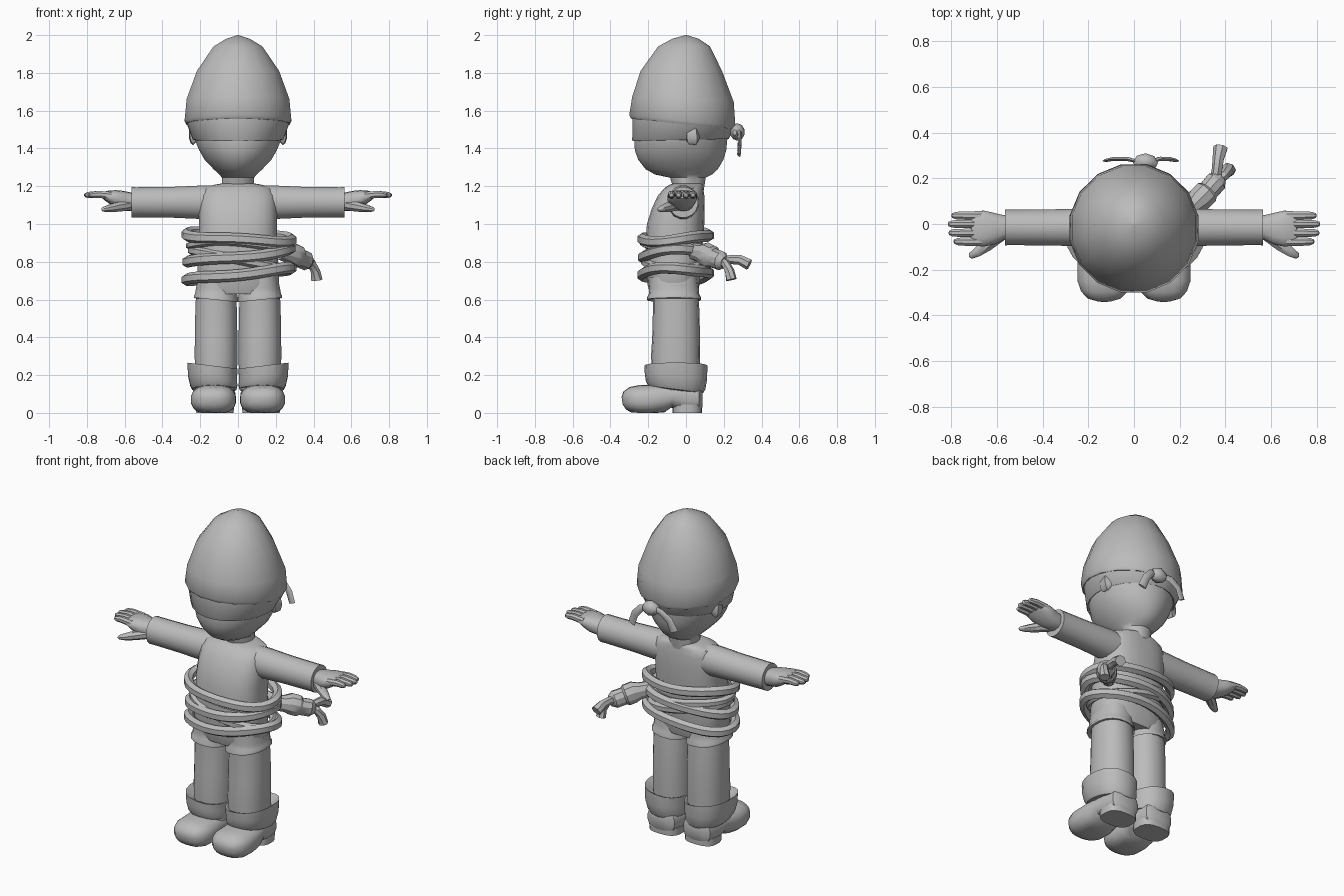
import bpy, bmesh, math
from mathutils import Vector

grey = bpy.data.materials.new("plain grey")
grey.diffuse_color = (0.5, 0.5, 0.5, 1)


def skin(name, rings, closed=False, caps=(True, True), angle=40, floor=False):
    """Join point rings into a smooth-shaded object."""
    bm = bmesh.new()
    vr = [[bm.verts.new((p[0], p[1], max(p[2], 0.0) if floor else p[2])) for p in r] for r in rings]
    n = len(vr[0])
    for i in range(len(vr) if closed else len(vr) - 1):
        a, b = vr[i], vr[(i + 1) % len(vr)]
        for j in range(n):
            k = (j + 1) % n
            bm.faces.new((a[j], a[k], b[k], b[j]))
    if not closed:
        if caps[0]:
            bm.faces.new(vr[0][::-1])
        if caps[1]:
            bm.faces.new(vr[-1])
    bmesh.ops.remove_doubles(bm, verts=bm.verts, dist=1e-5)
    bmesh.ops.recalc_face_normals(bm, faces=bm.faces)
    me = bpy.data.meshes.new(name)
    bm.to_mesh(me)
    bm.free()
    me.materials.append(grey)
    for p in me.polygons:
        p.use_smooth = True
    me.set_sharp_from_angle(angle=math.radians(angle))
    ob = bpy.data.objects.new(name, me)
    bpy.context.collection.objects.link(ob)
    return ob


def oval(n, e):
    """Unit superellipse points."""
    out = []
    for i in range(n):
        a = 2 * math.pi * (i + 0.5) / n
        c, s = math.cos(a), math.sin(a)
        out.append((math.copysign(abs(c) ** (2 / e), c), math.copysign(abs(s) ** (2 / e), s)))
    return out


def loft_z(name, rows, n=20, e=2.0, **kw):
    """Rows: z, centre x, half width, y front, y back, y slope, x slope."""
    rings = []
    for row in rows:
        z, cx, rx, y0, y1, sy, sx = (list(row) + [0, 0])[:7]
        cy, ry = (y0 + y1) / 2, (y1 - y0) / 2
        rings.append([(cx + rx * u, cy + ry * v, z + sy * ry * v + sx * rx * u) for u, v in oval(n, e)])
    return skin(name, rings, **kw)


def sweep(name, pts, sizes, n=8, closed=False, e=2.0, **kw):
    """Sweep an oval (width, height per point) along a path."""
    pts = [Vector(p) for p in pts]
    m, rings = len(pts), []
    for i, p in enumerate(pts):
        if closed:
            t = pts[(i + 1) % m] - pts[i - 1]
        else:
            t = pts[min(i + 1, m - 1)] - pts[max(i - 1, 0)]
        t.normalize()
        side = t.cross(Vector((0, 0, 1))).normalized()
        up = side.cross(t)
        w, h = sizes[i] if isinstance(sizes, list) else sizes
        rings.append([p + side * w * u + up * h * v for u, v in oval(n, e)])
    return skin(name, rings, closed, **kw)


# Cap, tilted down at the back
loft_z("cap", [
    (1.60, 0, 0.23, -0.25, 0.21, -0.1), (1.535, 0, 0.262, -0.28, 0.24, -0.1),
    (1.53, 0, 0.278, -0.295, 0.258, -0.1), (1.548, 0, 0.288, -0.306, 0.267, -0.1),
    (1.66, 0, 0.277, -0.29, 0.258, -0.05), (1.81, 0, 0.222, -0.245, 0.195),
    (1.94, 0, 0.132, -0.15, 0.13), (1.98, 0, 0.065, -0.075, 0.07), (2.0, 0, 0.004, -0.004, 0.004)], 16)

# Head with neck
loft_z("head", [
    (1.18, 0, 0.088, -0.065, 0.095), (1.245, 0, 0.085, -0.085, 0.105), (1.262, 0, 0.10, -0.165, 0.14),
    (1.29, 0, 0.13, -0.215, 0.17), (1.34, 0, 0.178, -0.255, 0.2), (1.39, 0, 0.207, -0.273, 0.215),
    (1.44, 0, 0.228, -0.275, 0.22), (1.58, 0, 0.25, -0.265, 0.235)], 24)
for s, side in ((-1, "left"), (1, "right")):
    sweep(side + "_ear", [(s * 0.215, 0.0, 1.47), (s * 0.235, 0.015, 1.47), (s * 0.24, 0.05, 1.47),
                          (s * 0.215, 0.07, 1.475)],
          [(0.01, 0.02), (0.022, 0.048), (0.022, 0.052), (0.008, 0.02)], 10)

# Head band, knot and two tails at the back
loft_z("head_band", [
    (1.46, 0, 0.215, -0.26, 0.21), (1.445, 0, 0.236, -0.284, 0.228, 0.02), (1.45, 0, 0.243, -0.287, 0.232, 0.02),
    (1.53, 0, 0.272, -0.285, 0.252, -0.1), (1.54, 0, 0.25, -0.27, 0.235, -0.1)], 24)
sweep("head_band_knot", [(-0.0, 0.26, 1.485), (0.02, 0.27, 1.485), (0.05, 0.272, 1.487),
                         (0.08, 0.268, 1.485), (0.1, 0.258, 1.485)],
      [(0.012, 0.015), (0.032, 0.036), (0.04, 0.046), (0.032, 0.036), (0.012, 0.015)], 10)
for side, path in (("left", [(0.03, 0.27, 1.49), (-0.03, 0.285, 1.485), (-0.085, 0.285, 1.45), (-0.115, 0.28, 1.385)]),
                   ("right", [(0.07, 0.27, 1.49), (0.11, 0.285, 1.475), (0.15, 0.285, 1.43), (0.175, 0.28, 1.365)])):
    sweep(side + "_band_tail", path, [(0.008, 0.015), (0.01, 0.022), (0.01, 0.024), (0.008, 0.026)], 6)

# Shirt
loft_z("shirt", [
    (0.63, 0, 0.19, -0.19, 0.06), (0.68, 0, 0.218, -0.205, 0.073), (0.78, 0, 0.216, -0.212, 0.08),
    (0.9, 0, 0.208, -0.215, 0.09), (1.0, 0, 0.208, -0.208, 0.098), (1.08, 0, 0.207, -0.183, 0.1),
    (1.15, 0, 0.2, -0.15, 0.098), (1.19, 0, 0.18, -0.115, 0.092), (1.207, 0, 0.13, -0.09, 0.09),
    (1.215, 0, 0.085, -0.065, 0.085)], 24, 2.6)

for s, side in ((-1, "left"), (1, "right")):
    # Sleeve, open at the cuff
    sweep(side + "_sleeve", [(s * x, -0.015, 1.115) for x in (0.12, 0.2, 0.35, 0.54, 0.565, 0.565, 0.52)],
          [(0.085, 0.09), (0.085, 0.09), (0.081, 0.083), (0.079, 0.081), (0.08, 0.082), (0.066, 0.068), (0.06, 0.06)], 16)
    # Hand: palm, four fingers, thumb
    sweep(side + "_palm", [(s * x, y, z) for x, y, z in
                           ((0.51, -0.015, 1.118), (0.575, -0.015, 1.118), (0.62, -0.02, 1.127),
                            (0.66, -0.02, 1.14), (0.70, -0.02, 1.15), (0.715, -0.02, 1.152))],
          [(0.05, 0.045), (0.056, 0.05), (0.072, 0.05), (0.08, 0.041), (0.077, 0.026), (0.06, 0.016)], 14, e=2.4)
    for name, y, tip in (("index", -0.077, 0.79), ("middle", -0.039, 0.812), ("ring", 0.0, 0.815), ("little", 0.037, 0.80)):
        sweep(f"{side}_{name}_finger", [(s * x, y, z) for x, z in
                                        ((0.67, 1.15), (0.74, 1.157), (tip - 0.02, 1.154), (tip - 0.004, 1.152), (tip, 1.151))],
              [(0.02, 0.021), (0.02, 0.02), (0.0175, 0.017), (0.011, 0.011), (0.003, 0.003)], 8)
    sweep(side + "_thumb", [(s * 0.58, -0.045, 1.10), (s * 0.64, -0.09, 1.09), (s * 0.685, -0.122, 1.081),
                            (s * 0.715, -0.14, 1.077), (s * 0.722, -0.144, 1.076)],
          [(0.03, 0.03), (0.029, 0.027), (0.023, 0.02), (0.015, 0.012), (0.004, 0.004)], 8)
    # Shorts leg with flared hem
    x = s * 0.116
    loft_z(side + "_shorts_leg", [
        (0.72, x, 0.095, -0.195, 0.06), (0.66, x, 0.108, -0.195, 0.068), (0.63, x, 0.113, -0.197, 0.07),
        (0.61, x, 0.119, -0.207, 0.08, 0, s * 0.1), (0.598, x, 0.119, -0.207, 0.08, 0, s * 0.1),
        (0.605, x, 0.105, -0.18, 0.06)], 18, 2.3)
    # Leg
    loft_z(side + "_leg", [
        (0.12, x, 0.11, -0.175, 0.07), (0.3, x, 0.115, -0.185, 0.075), (0.42, x, 0.114, -0.178, 0.074),
        (0.56, x, 0.111, -0.175, 0.07), (0.68, x, 0.105, -0.175, 0.06)], 18, 2.2)
    # Boot cuff
    b = s * 0.135
    loft_z(side + "_boot_cuff", [
        (0.22, x, 0.1, -0.17, 0.07), (0.243, b, 0.122, -0.2, 0.098, 0, s * 0.12),
        (0.25, b, 0.135, -0.22, 0.113, 0, s * 0.12), (0.19, b, 0.131, -0.218, 0.112, -0.08, s * 0.05),
        (0.145, s * 0.128, 0.126, -0.212, 0.102, -0.13), (0.125, s * 0.125, 0.118, -0.2, 0.092, -0.13),
        (0.12, s * 0.125, 0.1, -0.17, 0.07, -0.13)], 18, 2.3)
    # Foot along y, flattened on the ground, with heel block
    foot = [(0.088, 0.08, 0.06, 0.05), (0.07, 0.08, 0.092, 0.075), (0.0, 0.08, 0.106, 0.085), (-0.08, 0.09, 0.11, 0.062),
            (-0.13, 0.078, 0.114, 0.078), (-0.19, 0.07, 0.12, 0.079), (-0.25, 0.07, 0.119, 0.077),
            (-0.295, 0.07, 0.103, 0.067), (-0.325, 0.066, 0.073, 0.048), (-0.338, 0.064, 0.03, 0.02)]
    sweep(side + "_foot", [(s * (0.122 + 0.008 * (y < -0.1)), y, z) for y, z, w, h in foot],
          [(w, h) for y, z, w, h in foot], 18, e=2.5, floor=True)
    loft_z(side + "_heel", [(0.0, s * 0.122, 0.1, -0.072, 0.085), (0.045, s * 0.122, 0.102, -0.072, 0.086)], 18, 2.8)

# Rope coils: mean height, left-right rise, back rise, x and y radii
for i, (z, rise, back, rx, ry) in enumerate((
        (0.93, -0.015, 0.015, 0.28, 0.178), (0.88, -0.01, -0.02, 0.255, 0.165),
        (0.835, 0.03, 0.01, 0.275, 0.175), (0.735, 0.03, 0.0, 0.28, 0.178))):
    ring = []
    for k in range(28):
        a = 2 * math.pi * k / 28
        ring.append((rx * math.cos(a) + 0.005, ry * math.sin(a) - 0.055,
                     z + rise * math.cos(a) + back * math.sin(a) + 0.006 * math.sin(3 * a + i)))
    sweep(f"rope_coil_{i + 1}", ring, (0.028, 0.031 if i != 1 else 0.022), 6, closed=True)
# Slanted strand linking the coils
sweep("rope_link", [(0.25 * math.cos(a) + 0.005, 0.165 * math.sin(a) - 0.055, 0.81 - 0.05 * math.cos(a))
                    for a in [2 * math.pi * k / 28 for k in range(28)]], (0.022, 0.025), 6, closed=True)

# Rope knot: two collars and two frayed ends
sweep("rope_knot", [(0.22, 0.04, 0.855), (0.26, 0.08, 0.845), (0.285, 0.105, 0.84), (0.315, 0.135, 0.825),
                    (0.325, 0.145, 0.82), (0.36, 0.185, 0.805), (0.378, 0.205, 0.797)],
      [(0.04, 0.045), (0.046, 0.05), (0.058, 0.064), (0.058, 0.064), (0.048, 0.052), (0.05, 0.052), (0.03, 0.032)],
      10, angle=30)
sweep("rope_end_back", [(0.355, 0.185, 0.805), (0.365, 0.24, 0.812), (0.37, 0.285, 0.81), (0.38, 0.335, 0.785)],
      [(0.025, 0.025), (0.024, 0.025), (0.026, 0.027), (0.033, 0.03)], 7, angle=30)
sweep("rope_end_down", [(0.355, 0.185, 0.805), (0.392, 0.21, 0.79), (0.41, 0.23, 0.75), (0.415, 0.24, 0.705)],
      [(0.025, 0.025), (0.024, 0.024), (0.026, 0.026), (0.033, 0.028)], 7, angle=30)
